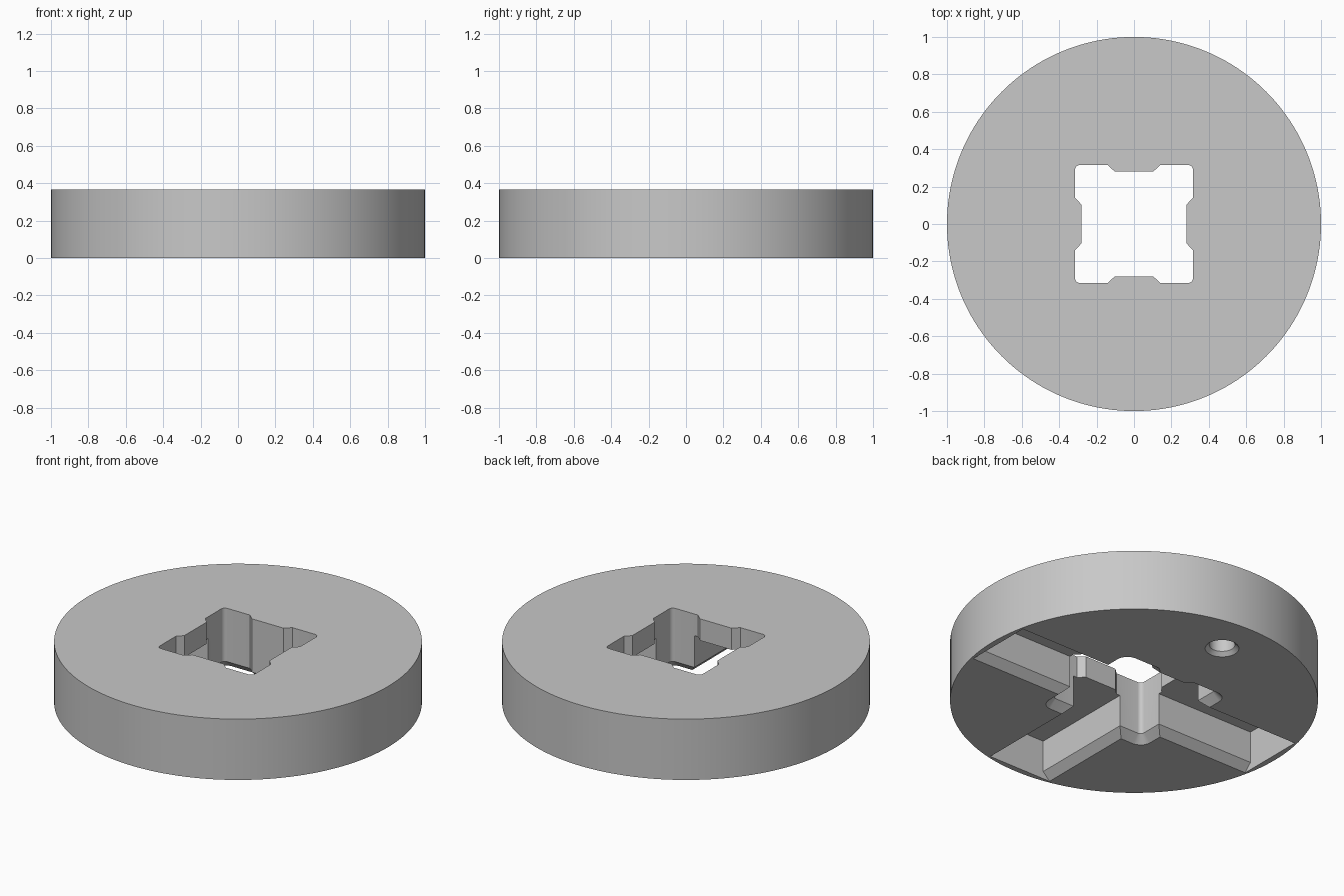
import bpy, bmesh, math
from mathutils import Vector, Matrix

cube = bpy.data.objects.get("Cube")
if cube:
    bpy.data.objects.remove(cube, do_unlink=True)

HEIGHT = 0.365
CEILING = 0.235      # top of the underside slots
CHAMFER = 0.045
SLOT_HALF = 0.165
SLOT_END = 0.965

grey = bpy.data.materials.new("plain_grey")
grey.use_nodes = True
grey.diffuse_color = (0.58, 0.58, 0.58, 1)
grey.node_tree.nodes["Principled BSDF"].inputs["Base Color"].default_value = grey.diffuse_color


def loft(name, rings):
    """Closed solid through rings with equal point counts."""
    bm = bmesh.new()
    loops = [[bm.verts.new(p) for p in ring] for ring in rings]
    n = len(loops[0])
    for a, b in zip(loops, loops[1:]):
        for i in range(n):
            j = (i + 1) % n
            bm.faces.new((a[i], a[j], b[j], b[i]))
    bm.faces.new(loops[0][::-1])
    bm.faces.new(loops[-1])
    bmesh.ops.recalc_face_normals(bm, faces=bm.faces)
    mesh = bpy.data.meshes.new(name)
    bm.to_mesh(mesh)
    bm.free()
    mesh.materials.append(grey)
    obj = bpy.data.objects.new(name, mesh)
    bpy.context.collection.objects.link(obj)
    return obj


def circle(radius, z, n, y=0.0):
    return [(radius * math.cos(2 * math.pi * i / n),
             y + radius * math.sin(2 * math.pi * i / n), z) for i in range(n)]


def offset(points, d):
    """Mitred outward offset of a counter-clockwise outline."""
    out = []
    for i, p in enumerate(points):
        a = (p - points[i - 1]).normalized()
        b = (points[(i + 1) % len(points)] - p).normalized()
        na, nb = Vector((a.y, -a.x)), Vector((b.y, -b.x))
        out.append(p + (na + nb) * d / (1 + na.dot(nb)))
    return out


# Square hole outline with a raised land in the middle of each side
R = 0.025
side = [Vector(p) for p in ((0.315, -0.14), (0.282, -0.105), (0.282, 0.105), (0.315, 0.14))]
for k in range(6):
    t = math.radians(18 * k)
    side.append(Vector((0.315 - R + R * math.cos(t), 0.315 - R + R * math.sin(t))))
outline = [Matrix.Rotation(q * math.pi / 2, 2) @ p for q in range(4) for p in side]


def at_z(points, z):
    return [(p.x, p.y, z) for p in points]


# Main body
disc = loft("disc_body", [circle(1, 0, 160), circle(1, HEIGHT, 160)])

# Through hole, chamfered underneath
LOW = 0.03
cutters = [loft("hole_cutter", [at_z(offset(outline, CHAMFER + LOW), -LOW),
                                at_z(outline, CHAMFER), at_z(outline, HEIGHT + 0.1)])]

# Three closed-end slots with chamfered long edges
wide = SLOT_HALF + CHAMFER + LOW
section = [(-wide, -LOW), (wide, -LOW), (SLOT_HALF, CHAMFER),
           (SLOT_HALF, CEILING), (-SLOT_HALF, CEILING), (-SLOT_HALF, CHAMFER)]
for turn in (0, 2, 3):
    rot = Matrix.Rotation(turn * math.pi / 2, 3, 'Z')
    cutters.append(loft("slot_cutter", [[rot @ Vector((x, y, z)) for y, z in section]
                                        for x in (0.1, SLOT_END)]))

# Blind pin hole behind the centre
cutters.append(loft("pin_hole_cutter", [circle(0.112, -0.02, 40, 0.745),
                                        circle(0.07, 0.022, 40, 0.745),
                                        circle(0.07, CEILING, 40, 0.745)]))

bpy.context.view_layer.objects.active = disc
for cutter in cutters:
    cutter.hide_render = True
    mod = disc.modifiers.new("cut", 'BOOLEAN')
    mod.operation = 'DIFFERENCE'
    mod.solver = 'EXACT'
    mod.object = cutter
    bpy.ops.object.modifier_apply(modifier=mod.name)
    bpy.data.objects.remove(cutter, do_unlink=True)

bpy.ops.object.select_all(action='DESELECT')
disc.select_set(True)
bpy.ops.object.shade_smooth_by_angle(angle=math.radians(25))
